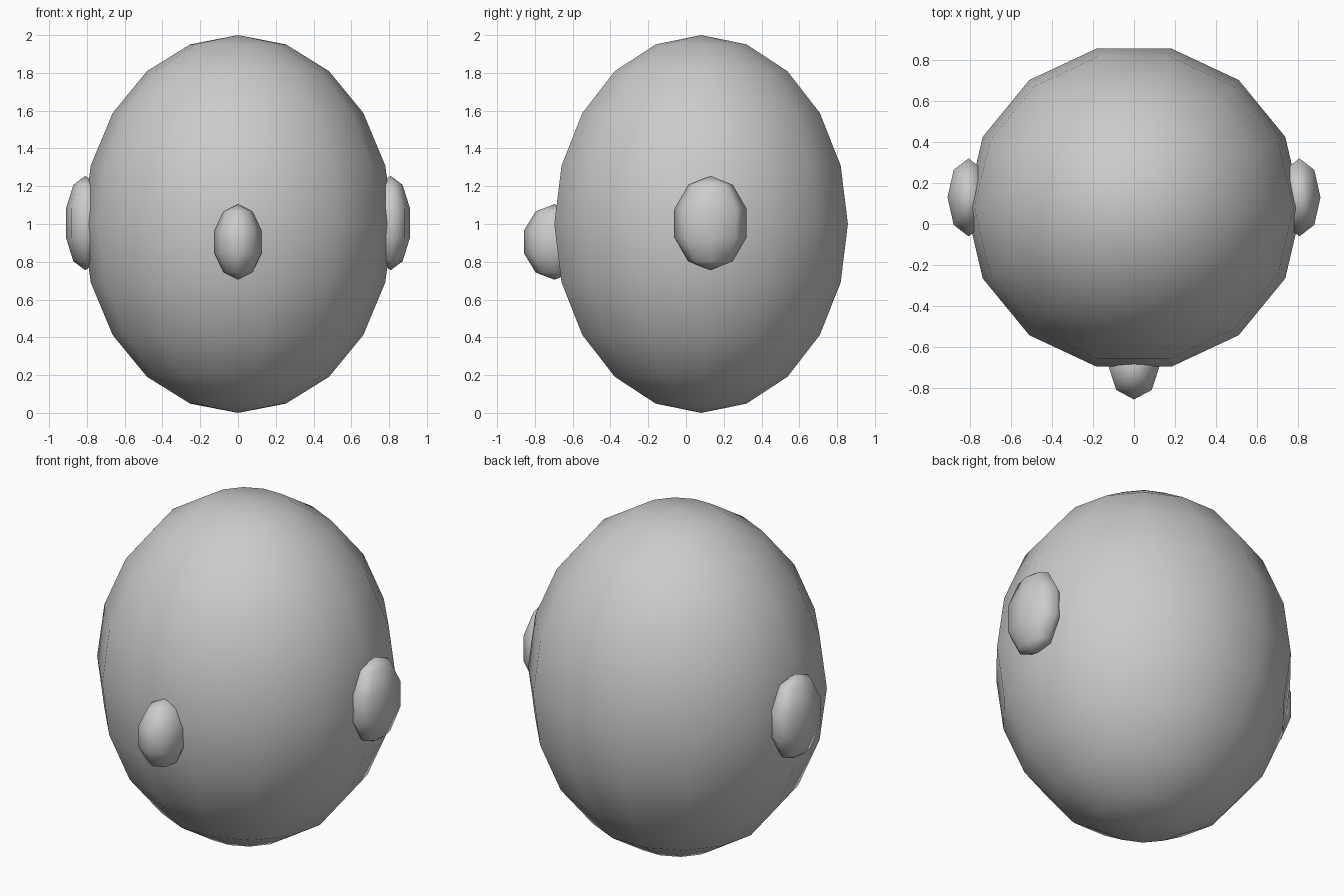
import bpy, bmesh
from math import sin, cos, pi

if "Cube" in bpy.data.objects:
    bpy.data.objects.remove(bpy.data.objects["Cube"])


def ellipsoid(name, center, radii, segments, rings):
    """Smooth low-poly ellipsoid with poles on z and a vertex on +x."""
    bm = bmesh.new()
    cx, cy, cz = center
    rx, ry, rz = radii
    top = bm.verts.new((cx, cy, cz + rz))
    bottom = bm.verts.new((cx, cy, cz - rz))
    loops = []
    for i in range(1, rings):
        t = pi * i / rings
        loops.append([bm.verts.new((cx + rx * sin(t) * cos(2 * pi * k / segments),
                                    cy + ry * sin(t) * sin(2 * pi * k / segments),
                                    cz + rz * cos(t))) for k in range(segments)])
    for k in range(segments):
        n = (k + 1) % segments
        bm.faces.new((top, loops[0][k], loops[0][n]))
        bm.faces.new((bottom, loops[-1][n], loops[-1][k]))
        for a, b in zip(loops, loops[1:]):
            bm.faces.new((a[k], b[k], b[n], a[n]))
    for f in bm.faces:
        f.smooth = True
    mesh = bpy.data.meshes.new(name)
    bm.to_mesh(mesh)
    bm.free()
    obj = bpy.data.objects.new(name, mesh)
    bpy.context.collection.objects.link(obj)
    return obj


# Egg-shaped head
ellipsoid("head", (0, 0.08, 1.0), (0.82, 0.797, 1.0), 14, 10)

# Nose on the front
ellipsoid("nose", (0, -0.697, 0.905), (0.13, 0.168, 0.2), 8, 5)

# Ears, one on each side
for side, label in ((1, "right"), (-1, "left")):
    ellipsoid("ear_" + label, (side * 0.808, 0.13, 1.005), (0.108, 0.2, 0.25), 8, 5)
